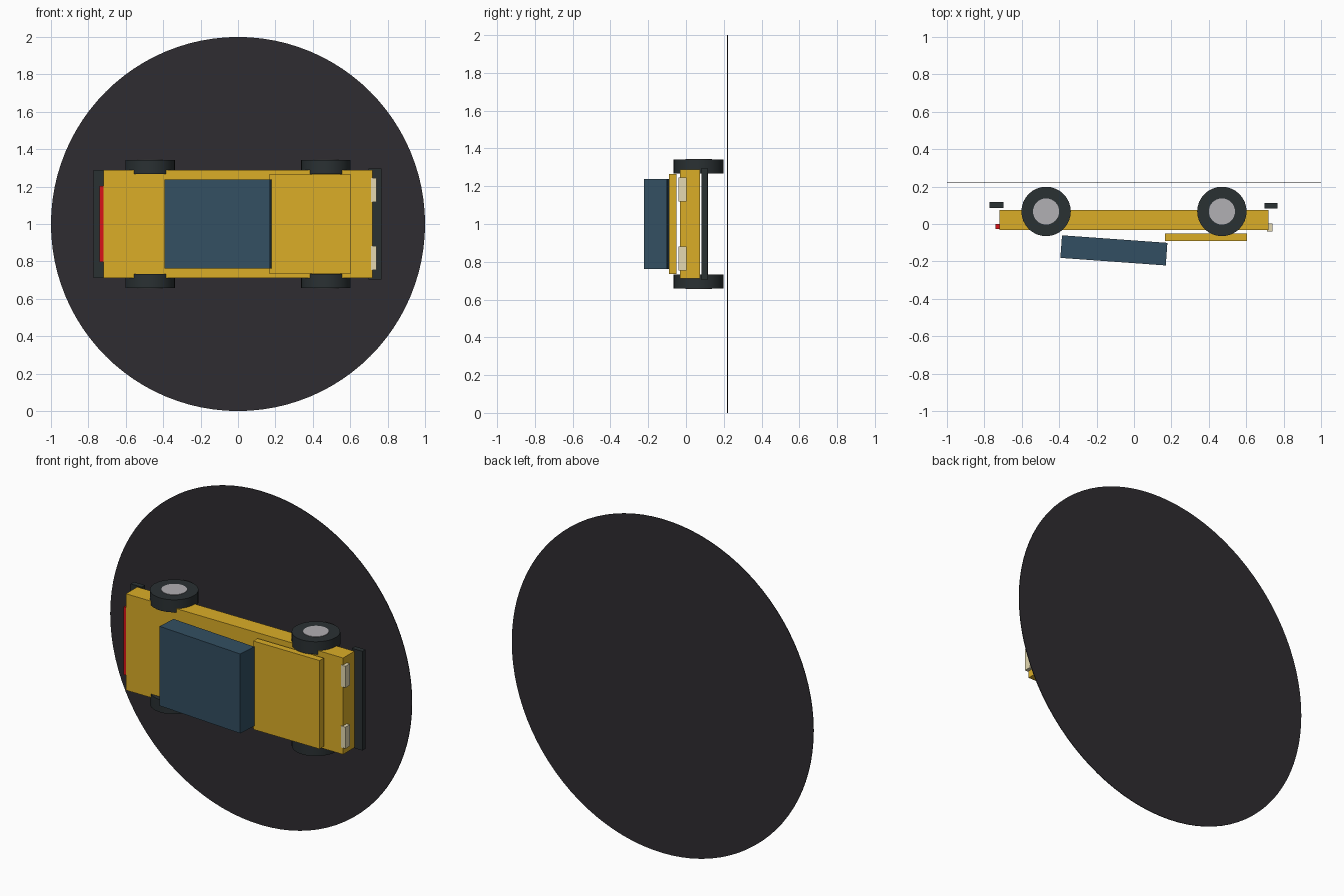
import bpy
from math import radians

if "Cube" in bpy.data.objects:
    bpy.data.objects.remove(bpy.data.objects["Cube"])


def material(name, r, g, b):
    # display (sRGB) colour to linear
    m = bpy.data.materials.new(name)
    m.diffuse_color = (*[(c / 255) ** 2.2 for c in (r, g, b)], 1)
    m.use_nodes = True
    m.node_tree.nodes["Principled BSDF"].inputs["Base Color"].default_value = m.diffuse_color
    return m


YELLOW = material("yellow_paint", 218, 172, 44)
GLASS = material("blue_glass", 54, 80, 98)
DARK = material("dark_rubber", 46, 52, 54)
HUB = material("hub_grey", 176, 174, 178)
RED = material("red_light", 215, 25, 30)
CREAM = material("cream_light", 228, 216, 175)
BASE = material("base_dark", 50, 48, 52)


def box(name, x, y, z, mat, turn=0):
    """Box from (min, max) ranges, optionally turned about z."""
    bpy.ops.mesh.primitive_cube_add(
        size=1, location=[sum(r) / 2 for r in (x, y, z)], rotation=(0, 0, turn))
    o = bpy.context.object
    o.name = name
    o.scale = [r[1] - r[0] for r in (x, y, z)]
    bpy.ops.object.transform_apply(location=False, rotation=False, scale=True)
    o.data.materials.append(mat)
    return o


def disc(name, radius, depth, loc, mat, sides=32, rot=(0, 0, 0)):
    bpy.ops.mesh.primitive_cylinder_add(
        vertices=sides, radius=radius, depth=depth, location=loc, rotation=rot)
    o = bpy.context.object
    o.name = name
    o.data.materials.append(mat)
    bpy.ops.object.shade_smooth_by_angle(angle=radians(30))
    return o


# The car's underside faces the round base plate; its roof points to -y
disc("base_plate", 1.0, 0.004, (0, 0.22, 1), BASE, 96, (radians(90), 0, 0))

# Bodywork
box("body", (-0.72, 0.72), (-0.033, 0.074), (0.711, 1.289), YELLOW)
box("hood", (0.165, 0.605), (-0.091, -0.051), (0.735, 1.265), YELLOW)
box("cabin", (-0.39, 0.175), (-0.2015, -0.0805), (0.762, 1.238), GLASS, radians(-4.1))

# Bumpers and tail light
box("front_bumper", (0.697, 0.767), (0.083, 0.113), (0.703, 1.297), DARK)
box("rear_bumper", (-0.772, -0.698), (0.086, 0.117), (0.711, 1.289), DARK)
box("tail_light", (-0.74, -0.715), (-0.027, 0.001), (0.797, 1.203), RED)

for side, s in (("left", 1), ("right", -1)):
    # Headlights
    edges = sorted((1 + s * 0.118, 1 + s * 0.247))
    box(f"{side}_headlight", (0.71, 0.74), (-0.039, 0.002), edges, CREAM)
    # Wheels with hubs
    for end, x in (("front", 0.47), ("rear", -0.47)):
        disc(f"{end}_{side}_wheel", 0.132, 0.075, (x, 0.067, 1 + s * 0.305), DARK)
        disc(f"{end}_{side}_hub", 0.07, 0.078, (x, 0.067, 1 + s * 0.306), HUB)
